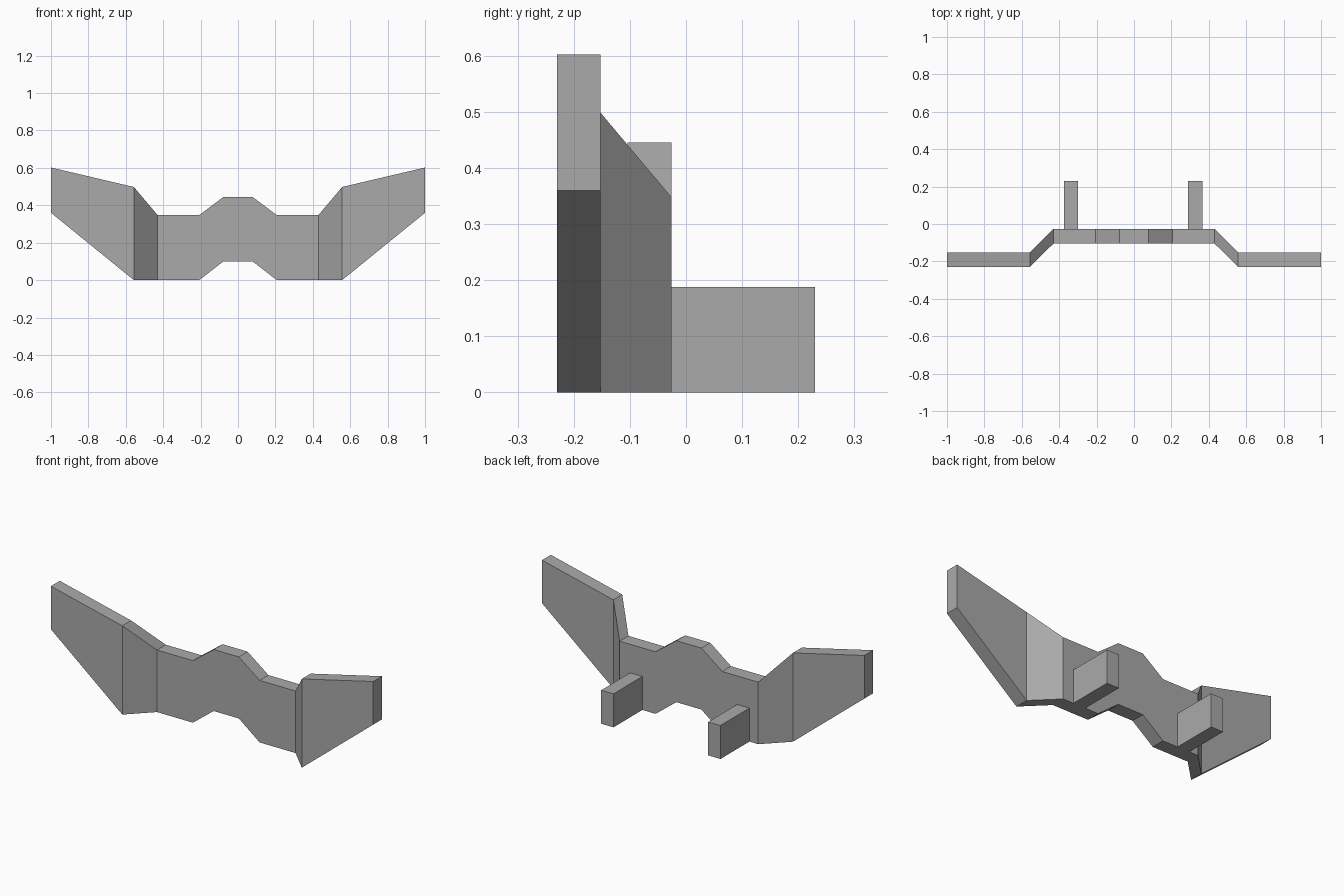
import bpy
import bmesh

cube = bpy.data.objects.get("Cube")
if cube:
    bpy.data.objects.remove(cube, do_unlink=True)

grey = bpy.data.materials.new("plain grey")
grey.use_nodes = True
colour = (0.4, 0.4, 0.4, 1)
grey.diffuse_color = colour
grey.node_tree.nodes["Principled BSDF"].inputs["Base Color"].default_value = colour


def add_object(name, bm):
    bmesh.ops.recalc_face_normals(bm, faces=bm.faces)
    mesh = bpy.data.meshes.new(name)
    bm.to_mesh(mesh)
    bm.free()
    mesh.materials.append(grey)
    obj = bpy.data.objects.new(name, mesh)
    bpy.context.collection.objects.link(obj)
    return obj


# Winged blade: stations from the middle outwards as (x, front y, bottom z, top z)
thickness = 0.078
half = [
    (0.078, -0.104, 0.10, 0.445),
    (0.207, -0.104, 0.0, 0.348),
    (0.43, -0.104, 0.0, 0.348),
    (0.557, -0.23, 0.0, 0.498),
    (1.0, -0.23, 0.36, 0.602),
]
stations = [(-x, y, b, t) for x, y, b, t in reversed(half)] + half

bm = bmesh.new()
rings = []
for x, y, bottom, top in stations:
    corners = [(x, y, bottom), (x, y + thickness, bottom),
               (x, y + thickness, top), (x, y, top)]
    rings.append([bm.verts.new(c) for c in corners])
for a, b in zip(rings, rings[1:]):
    for i in range(4):
        j = (i + 1) % 4
        bm.faces.new((a[i], a[j], b[j], b[i]))
bm.faces.new(rings[0])
bm.faces.new(rings[-1])
bmesh.ops.dissolve_limit(bm, angle_limit=0.01, verts=bm.verts, edges=bm.edges)
add_object("winged_blade", bm)

# Mounting arms reaching back from the blade
for name, x in (("right_arm", -0.337), ("left_arm", 0.327)):
    bm = bmesh.new()
    bmesh.ops.create_cube(bm, size=1)
    bmesh.ops.scale(bm, vec=(0.076, 0.256, 0.188), verts=bm.verts)
    bmesh.ops.translate(bm, vec=(x, 0.102, 0.094), verts=bm.verts)
    add_object(name, bm)
